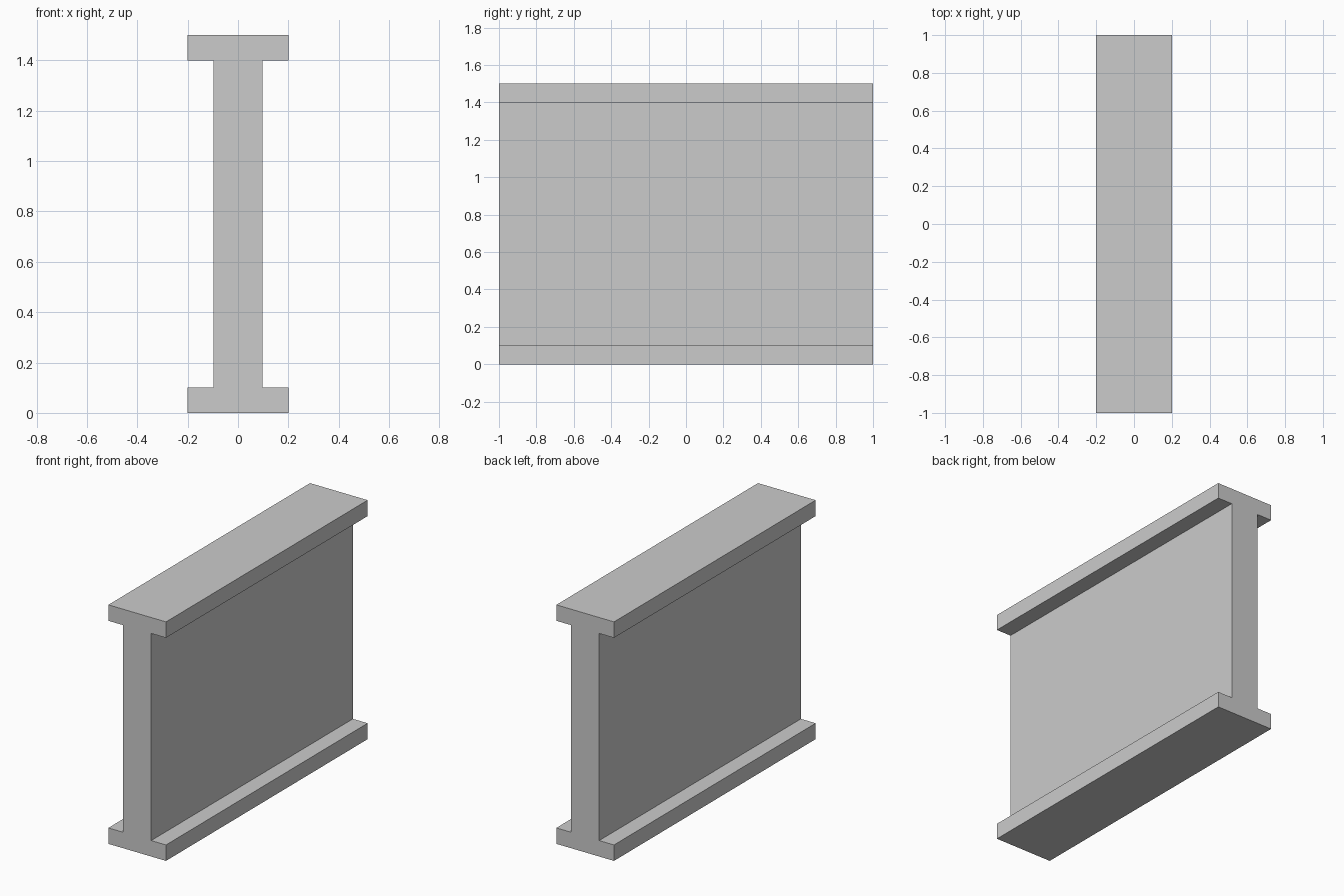
import bpy
import bmesh

if "Cube" in bpy.data.objects:
    bpy.data.objects.remove(bpy.data.objects["Cube"])

FLANGE, WEB = 0.2, 0.0975      # half widths
LOW, HIGH, TOP = 0.1, 1.4, 1.5  # flange heights
LENGTH = 2.0

# Right half of the I profile, mirrored to the left
half = [(FLANGE, 0), (FLANGE, LOW), (WEB, LOW),
        (WEB, HIGH), (FLANGE, HIGH), (FLANGE, TOP)]
profile = half + [(-x, z) for x, z in reversed(half)]

# Extrude the profile along y
bm = bmesh.new()
face = bm.faces.new([bm.verts.new((x, -LENGTH / 2, z)) for x, z in profile])
ext = bmesh.ops.extrude_face_region(bm, geom=[face], use_keep_orig=True)
verts = [g for g in ext["geom"] if isinstance(g, bmesh.types.BMVert)]
bmesh.ops.translate(bm, verts=verts, vec=(0, LENGTH, 0))
bmesh.ops.recalc_face_normals(bm, faces=bm.faces[:])

mesh = bpy.data.meshes.new("i_beam")
bm.to_mesh(mesh)
bm.free()
beam = bpy.data.objects.new("i_beam", mesh)
bpy.context.collection.objects.link(beam)
